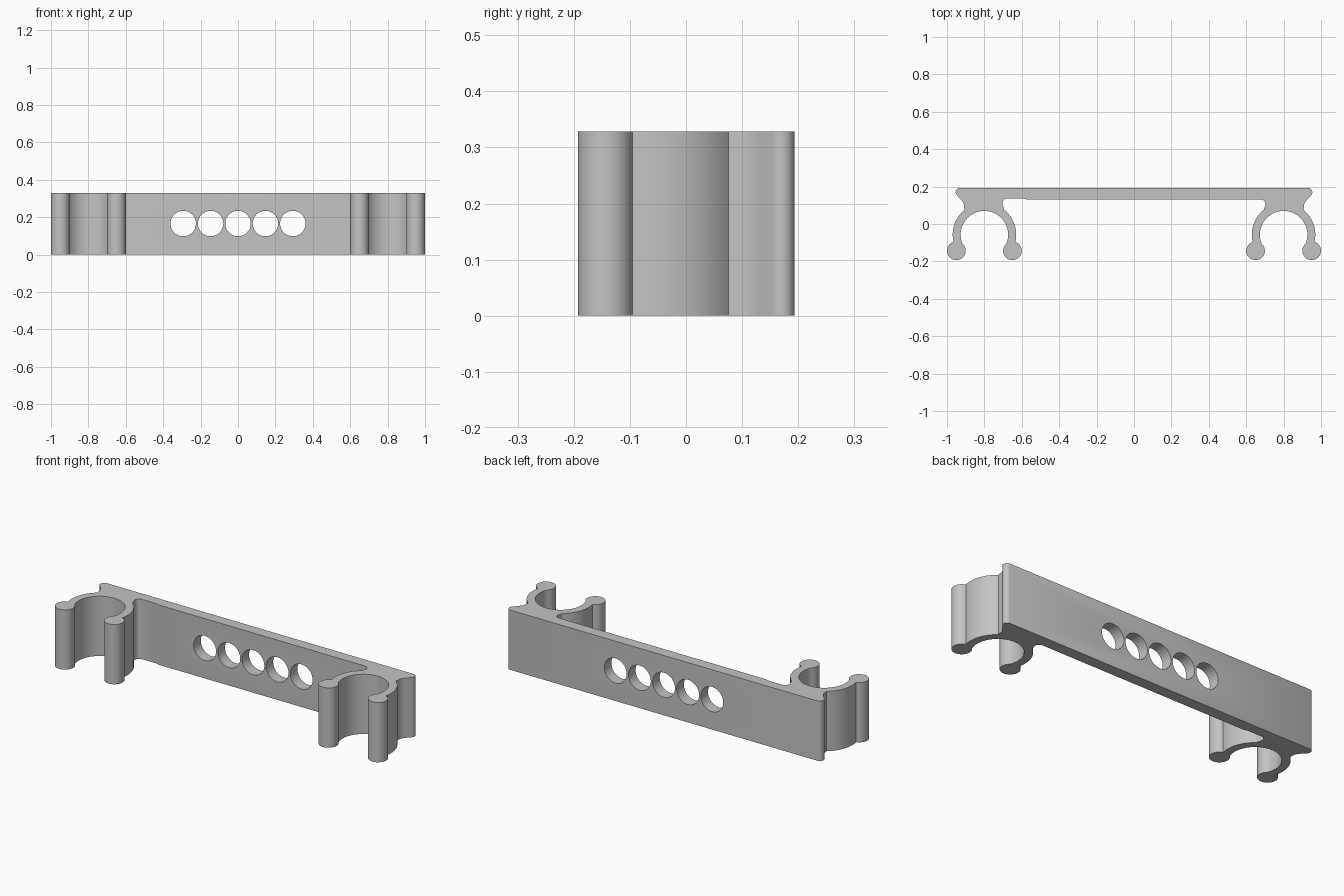
import bpy, bmesh, math
from mathutils import Vector, Matrix
from mathutils.geometry import intersect_sphere_sphere_2d

if "Cube" in bpy.data.objects:
    bpy.data.objects.remove(bpy.data.objects["Cube"])

HEIGHT = 0.328
BACK, UNDER = 0.193, 0.131        # plate faces along y
CLIP = Vector((0.80, -0.057))     # clip ring centre
R_OUT, R_IN, R_LIP = 0.17, 0.127, 0.05

grey = bpy.data.materials.new("grey plastic")
grey.use_nodes = True
colour = (0.55, 0.55, 0.55, 1)
grey.diffuse_color = colour
grey.node_tree.nodes["Principled BSDF"].inputs["Base Color"].default_value = colour


def arc(centre, start, end, ccw, steps):
    """Points on a circular arc from start to end."""
    a, b = start - centre, end - centre
    a0 = math.atan2(a.y, a.x)
    sweep = (math.atan2(b.y, b.x) - a0) % math.tau
    if not ccw:
        sweep -= math.tau
    r = a.length
    return [centre + r * Vector((math.cos(a0 + sweep * i / steps),
                                 math.sin(a0 + sweep * i / steps)))
            for i in range(steps + 1)]


def meet(radius, lip):
    """Upper crossing of a clip circle and a lip circle."""
    return max(intersect_sphere_sphere_2d(CLIP, radius, lip, R_LIP), key=lambda p: p.y)


def half_outline(step):
    """Right half: back corner, neck, clip ring with two lips, underside."""
    outer_lip, inner_lip = Vector((0.95, -0.143)), Vector((0.65, -0.143))
    neck_out, neck_in = Vector((0.905, 0.076)), Vector((0.695, 0.076))
    # rounded corner and flared neck
    pts = arc(Vector((0.93, 0.17)), Vector((0.935, BACK)), Vector((0.947, 0.154)), False, 8)
    pts += [Vector(p) for p in ((0.925, 0.13), (0.913, 0.114), (0.908, 0.1), (0.909, 0.088))]
    # clip ring and lips
    pts += arc(CLIP, neck_out, meet(R_OUT, outer_lip), False, 16)
    pts += arc(outer_lip, meet(R_OUT, outer_lip), meet(R_IN, outer_lip), False, 20)[1:]
    pts += arc(CLIP, meet(R_IN, outer_lip), meet(R_IN, inner_lip), True, 40)[1:]
    pts += arc(inner_lip, meet(R_IN, inner_lip), meet(R_OUT, inner_lip), False, 20)[1:]
    pts += arc(CLIP, meet(R_OUT, inner_lip), neck_in, False, 16)[1:]
    # inner fillet under the plate
    top = UNDER + step
    pts += arc(Vector((0.678, top - 0.026)), Vector((0.704, top - 0.026)),
               Vector((0.678, top)), True, 8)
    if step:
        pts += [Vector((0.59, top)), Vector((0.575, UNDER))]
    return pts


# Holder body: extruded outline
right = half_outline(0)
left = [Vector((-p.x, p.y)) for p in reversed(half_outline(0.006))]
bm = bmesh.new()
face = bm.faces.new([bm.verts.new((p.x, p.y, 0)) for p in right + left])
ext = bmesh.ops.extrude_face_region(bm, geom=[face])
bmesh.ops.translate(bm, vec=(0, 0, HEIGHT),
                    verts=[v for v in ext["geom"] if isinstance(v, bmesh.types.BMVert)])
bmesh.ops.recalc_face_normals(bm, faces=bm.faces)
mesh = bpy.data.meshes.new("clip_holder")
bm.to_mesh(mesh)
bm.free()
mesh.materials.append(grey)
holder = bpy.data.objects.new("clip_holder", mesh)
bpy.context.collection.objects.link(holder)

# Row of five round holes
bm = bmesh.new()
for i in range(-2, 3):
    place = Matrix.Translation((i * 0.1465, 0.16, 0.166)) @ Matrix.Rotation(math.pi / 2, 4, "X")
    bmesh.ops.create_cone(bm, cap_ends=True, segments=48, radius1=0.068, radius2=0.068,
                          depth=0.3, matrix=place)
cut_mesh = bpy.data.meshes.new("hole_cutter")
bm.to_mesh(cut_mesh)
bm.free()
cut_mesh.materials.append(grey)
cutter = bpy.data.objects.new("hole_cutter", cut_mesh)
cutter.hide_render = True
bpy.context.collection.objects.link(cutter)

mod = holder.modifiers.new("holes", "BOOLEAN")
mod.operation = "DIFFERENCE"
mod.solver = "EXACT"
mod.object = cutter
bpy.ops.object.select_all(action="DESELECT")
holder.select_set(True)
bpy.context.view_layer.objects.active = holder
bpy.ops.object.modifier_apply(modifier=mod.name)
bpy.data.objects.remove(cutter)
bpy.ops.object.shade_smooth_by_angle(angle=math.radians(30))
